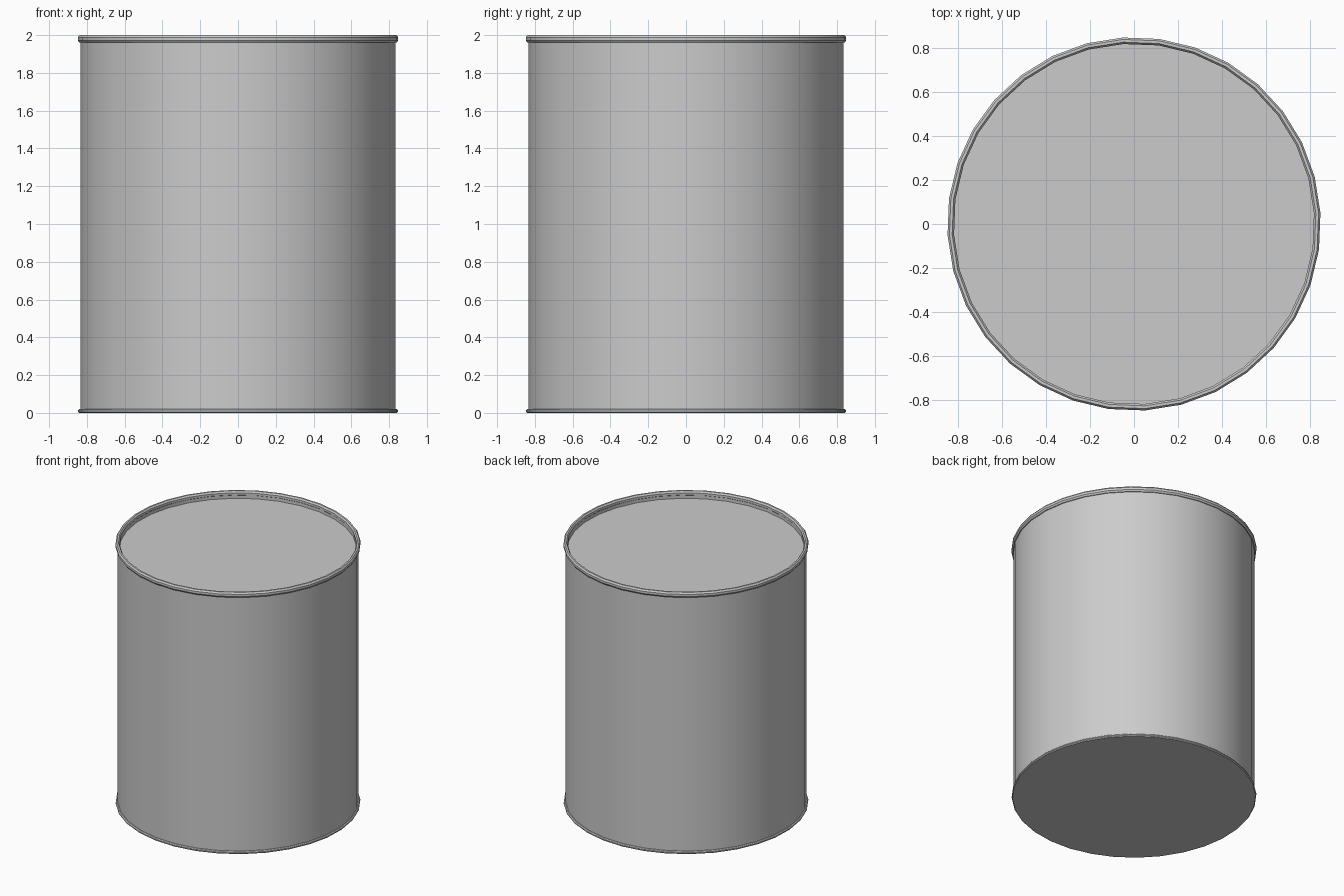
import bpy, bmesh
from math import sin, cos, pi, radians

SIDES = 32
TURN = radians(3.4)

cube = bpy.data.objects.get("Cube")
if cube:
    bpy.data.objects.remove(cube, do_unlink=True)

# One plain metal colour
metal = bpy.data.materials.new("grey metal")
metal.use_nodes = True
colour = (0.6, 0.6, 0.6, 1)
metal.diffuse_color = colour
metal.node_tree.nodes["Principled BSDF"].inputs["Base Color"].default_value = colour


def lathe(name, profile, closed=False):
    """Spin (radius, height) points round z; radius 0 becomes a flat cap."""
    bm = bmesh.new()
    rings = []
    caps = []
    for r, z in profile:
        if r == 0:
            caps.append(len(rings) - 1)
            continue
        rings.append([bm.verts.new((r * cos(TURN + 2 * pi * i / SIDES),
                                    r * sin(TURN + 2 * pi * i / SIDES), z))
                      for i in range(SIDES)])
    pairs = list(zip(rings, rings[1:]))
    if closed:
        pairs.append((rings[-1], rings[0]))
    for a, b in pairs:
        for i in range(SIDES):
            j = (i + 1) % SIDES
            bm.faces.new((a[i], a[j], b[j], b[i]))
    for c in caps:
        bm.faces.new(rings[max(c, 0)])
    bmesh.ops.recalc_face_normals(bm, faces=bm.faces)
    mesh = bpy.data.meshes.new(name)
    bm.to_mesh(mesh)
    bm.free()
    mesh.materials.append(metal)
    obj = bpy.data.objects.new(name, mesh)
    bpy.context.collection.objects.link(obj)
    bpy.ops.object.select_all(action='DESELECT')
    obj.select_set(True)
    bpy.context.view_layer.objects.active = obj
    bpy.ops.object.shade_smooth_by_angle(angle=radians(35))
    return obj


# Can body: flat base, thin bottom flange, straight wall, recessed lid
lathe("can_body", [(0, 0), (0.842, 0), (0.848, 0.006), (0.848, 0.014),
                   (0.842, 0.02), (0.835, 0.02), (0.835, 1.97),
                   (0.822, 1.97), (0.822, 1.945), (0, 1.945)])

# Rolled bead round the top rim
bead = [(0.835 + 0.016 * cos(pi / 8 + k * pi / 4),
         1.98 + 0.0217 * sin(pi / 8 + k * pi / 4)) for k in range(8)]
lathe("top_bead", bead, closed=True)
